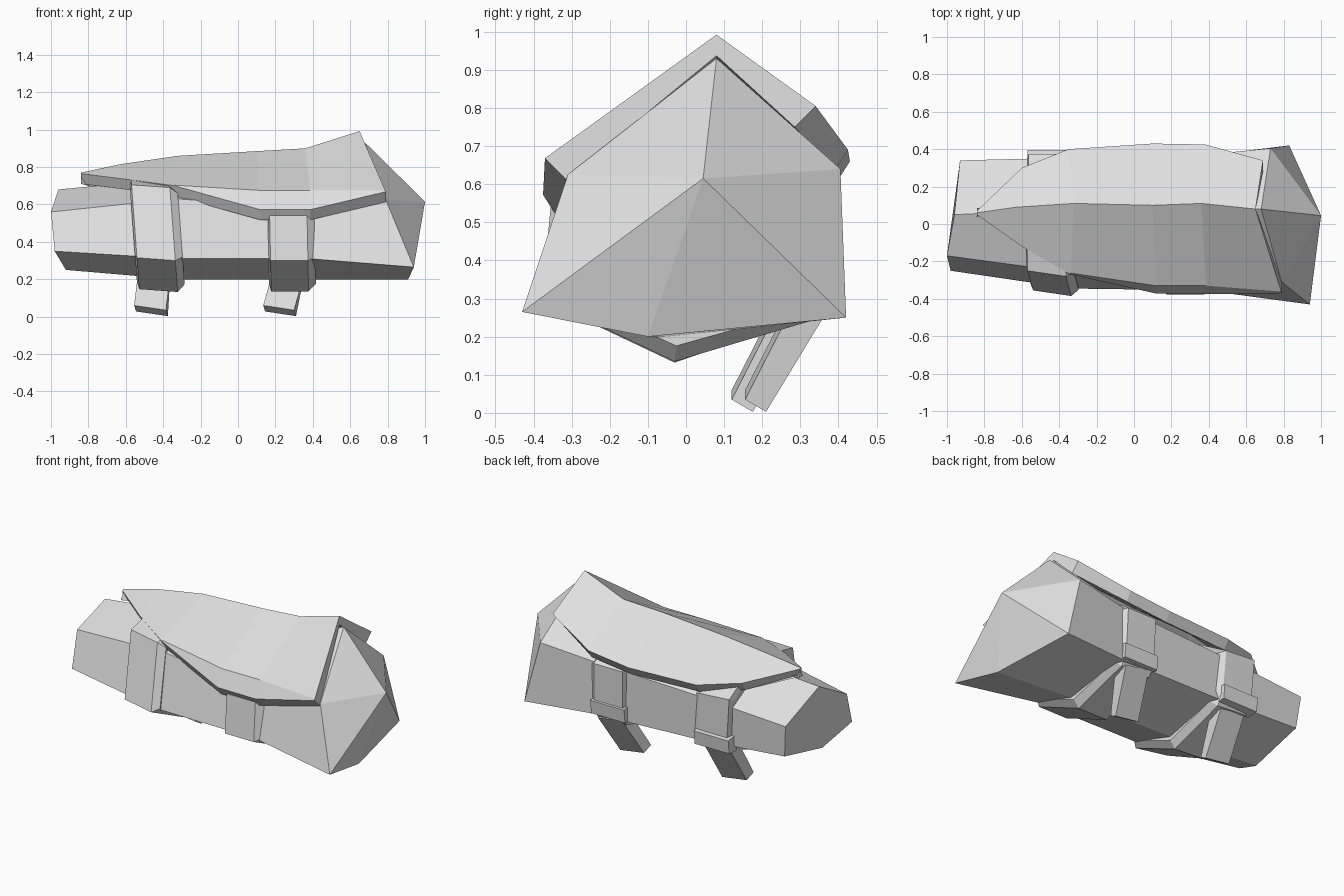
import bpy

if "Cube" in bpy.data.objects:
    bpy.data.objects.remove(bpy.data.objects["Cube"])

mat = bpy.data.materials.new("light_grey")
mat.diffuse_color = (0.74, 0.74, 0.74, 1)
mat.use_nodes = True
mat.node_tree.nodes["Principled BSDF"].inputs["Base Color"].default_value = mat.diffuse_color


def make(name, verts, faces):
    me = bpy.data.meshes.new(name)
    me.from_pydata(verts, [], faces)
    me.materials.append(mat)
    ob = bpy.data.objects.new(name, me)
    bpy.context.collection.objects.link(ob)
    # consistent outward normals
    bpy.context.view_layer.objects.active = ob
    ob.select_set(True)
    bpy.ops.object.mode_set(mode='EDIT')
    bpy.ops.mesh.select_all(action='SELECT')
    bpy.ops.mesh.normals_make_consistent(inside=False)
    bpy.ops.object.mode_set(mode='OBJECT')
    ob.select_set(False)
    return ob


def loft(name, rings, tip=None):
    """Skin closed rings; cap the first, and cap or cone the last."""
    n, m = len(rings[0]), len(rings)
    verts = [p for r in rings for p in r]
    faces = [(i * n + j, i * n + (j + 1) % n, (i + 1) * n + (j + 1) % n, (i + 1) * n + j)
             for i in range(m - 1) for j in range(n)]
    faces.append(tuple(range(n)))
    last = (m - 1) * n
    if tip:
        verts.append(tip)
        faces += [(last + j, last + (j + 1) % n, m * n) for j in range(n)]
    else:
        faces.append(tuple(range(last, last + n)))
    return make(name, verts, faces)


def section(x, pts):
    return [(x, y, z) for y, z in pts]


# Pouch body: six-sided sections (top, front, front low, bottom, back low, back)
left_end = [(-0.96, 0.05, 0.68), (-1, -0.17, 0.56), (-0.98, -0.25, 0.35),
            (-0.92, -0.04, 0.25), (-0.91, 0.32, 0.33), (-0.93, 0.34, 0.53)]
right_end = [(0.68, 0.08, 0.93), (0.79, -0.31, 0.625), (0.94, -0.43, 0.265),
             (0.91, -0.1, 0.2), (0.83, 0.42, 0.25), (0.73, 0.405, 0.64)]
loft("pouch_body", [
    left_end,
    section(-0.33, [(0.08, 0.74), (-0.26, 0.63), (-0.345, 0.31),
                    (-0.03, 0.2), (0.345, 0.29), (0.355, 0.57)]),
    section(0.38, [(0.08, 0.82), (-0.31, 0.58), (-0.355, 0.31),
                   (-0.05, 0.2), (0.365, 0.27), (0.37, 0.6)]),
    right_end], tip=(1, 0.045, 0.615))

# Cover flap: thick folded sheet with a ridge, a front crease and a pointed left end
front = [(-0.84, 0.05, 0.765), (-0.6, -0.12, 0.735), (-0.34, -0.27, 0.70),
         (0.12, -0.372, 0.572), (0.385, -0.375, 0.572), (0.79, -0.37, 0.668)]
ridge = [(-0.84, 0.06, 0.77), (-0.63, 0.09, 0.815), (-0.32, 0.11, 0.86),
         (0.1, 0.1, 0.885), (0.36, 0.11, 0.90), (0.65, 0.08, 0.992)]
back = [(-0.84, 0.07, 0.765), (-0.6, 0.3, 0.70), (-0.35, 0.4, 0.66),
        (0.1, 0.43, 0.66), (0.38, 0.425, 0.69), (0.69, 0.34, 0.805)]


def inner(p, dy):
    return (p[0], p[1] + dy, p[2] - 0.055)


rings = []
for i, (f, r, b) in enumerate(zip(front, ridge, back)):
    crease = [a + 0.02 * (c - a) for a, c in zip(f, r)]
    if i in (3, 4):
        crease = (f[0], -0.33, 0.675)
    dy = 0.055 if i == 5 else 0.035
    rings.append([f, crease, r, b, inner(b, -dy), inner(r, 0), inner(f, dy)])
loft("cover_flap", rings)

# Two straps, each with a buckle and a hanging tail
strap_shapes = {
    "left": (-0.565, -0.31, 0.12, -0.075, 0.03,
             [(-0.28, 0.69), (-0.385, 0.30), (-0.03, 0.132), (0.33, 0.255),
              (0.37, 0.32), (0.375, 0.60), (0.1, 0.77)]),
    "right": (0.16, 0.41, 0.155, -0.02, 0.0,
              [(-0.355, 0.54), (-0.378, 0.30), (-0.03, 0.135), (0.34, 0.245),
               (0.38, 0.31), (0.39, 0.60), (0.1, 0.80)])}
for side, (x0, x1, ty, skew, taper, outer) in strap_shapes.items():
    base = [(0.03 + (y - 0.03) * 0.92, 0.45 + (z - 0.45) * 0.87) for y, z in outer]
    rings = []
    for x, loop, t in ((x0, base, taper), (x0 + 0.01, outer, taper),
                       (x1 - 0.04, outer, 0), (x1, base, 0)):
        rings.append([(x + skew * (z - 0.5), y + (t if y < -0.1 else 0), z + t * 0.5)
                      for y, z in loop])
    loft(side + "_strap", rings)

    # buckle block on the back
    bk = [(0.31, 0.275), (0.385, 0.28), (0.395, 0.365), (0.33, 0.375)]
    loft(side + "_buckle", [section(x, bk) for x in (x0 - 0.005, x1 - 0.02)])

    # slanted tail running forward and down from the buckle
    lean = -0.005 if side == "left" else -0.04
    ends = [(ty, 0.035, lean), (ty + 0.055, 0.003, lean + 0.01),
            (ty + 0.205, 0.25, 0.02), (ty + 0.11, 0.25, 0.02)]
    loft(side + "_tail", [[(x + d, y, z + t) for y, z, d in ends]
                          for x, t in ((x0 + 0.015, 0.025), (x1 - 0.07, 0.0))])
